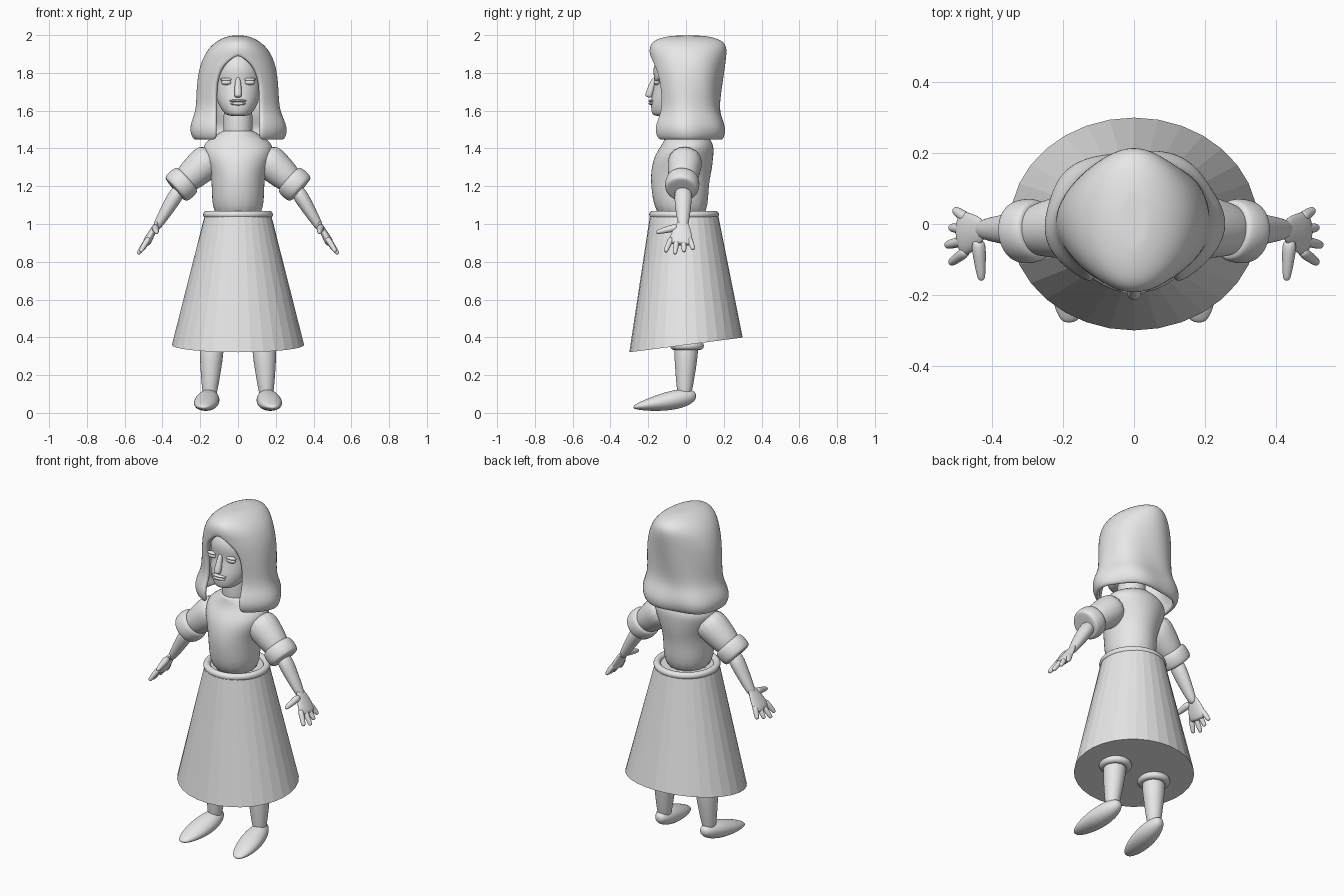
import bpy
import bmesh
from math import sin, cos, pi, asin, sqrt, exp
from mathutils import Vector

cube = bpy.data.objects.get("Cube")
if cube:
    bpy.data.objects.remove(cube, do_unlink=True)

grey = bpy.data.materials.new("plain grey")
grey.use_nodes = True
grey.diffuse_color = (0.8, 0.8, 0.8, 1)
grey.node_tree.nodes["Principled BSDF"].inputs["Base Color"].default_value = grey.diffuse_color

UPWARD = Vector((0, 0, 1))
BACKWARD = Vector((0, 1, 0))


def finish(name, bm, smooth=True, levels=2, thickness=0):
    mesh = bpy.data.meshes.new(name)
    for face in bm.faces:
        face.smooth = smooth
    bm.to_mesh(mesh)
    bm.free()
    mesh.materials.append(grey)
    obj = bpy.data.objects.new(name, mesh)
    bpy.context.collection.objects.link(obj)
    if thickness:
        shell = obj.modifiers.new("thickness", 'SOLIDIFY')
        shell.thickness = thickness
        shell.offset = -1
    if levels:
        rounding = obj.modifiers.new("rounding", 'SUBSURF')
        rounding.levels = rounding.render_levels = levels
    return obj


def bridge(bm, rings, closed=True):
    for low, high in zip(rings, rings[1:]):
        count = len(low)
        for i in range(count if closed else count - 1):
            j = (i + 1) % count
            bm.faces.new((low[i], low[j], high[j], high[i]))


def loft(name, rows, axis, reference=BACKWARD, sides=16, side=1, **style):
    """Skin elliptical rings square to the axis; each row is centre, width, depth."""
    bm = bmesh.new()
    across = reference.cross(axis).normalized()
    along = axis.cross(across).normalized()
    rings = []
    for centre, width, depth in rows:
        ring = []
        for i in range(sides):
            angle = 2 * pi * i / sides
            point = Vector(centre) + across * width * cos(angle) + along * depth * sin(angle)
            point.x *= side
            ring.append(bm.verts.new(point))
        rings.append(ring)
    bridge(bm, rings)
    bm.faces.new(rings[0])
    bm.faces.new(rings[-1])
    bmesh.ops.recalc_face_normals(bm, faces=bm.faces)
    return finish(name, bm, **style)


def stack(name, rows, **style):
    """Upright loft; each row is height, half width, front y, back y."""
    rings = [((0, (front + back) / 2, z), width, (back - front) / 2)
             for z, width, front, back in rows]
    return loft(name, rings, UPWARD, **style)


def limb(name, start, end, start_radius, end_radius, flatten=1, **style):
    """Tapered tube with a rounded far end."""
    start, end = Vector(start), Vector(end)
    rings = []
    for t, rounding in ((0, 1), (0.5, 1), (0.9, 0.9), (1, 0.6)):
        radius = (start_radius + (end_radius - start_radius) * t) * rounding
        rings.append((start.lerp(end, t), radius * flatten, radius))
    return loft(name, rings, end - start, **style)


def ball(name, centre, radii):
    bm = bmesh.new()
    bmesh.ops.create_uvsphere(bm, u_segments=20, v_segments=12, radius=1)
    for v in bm.verts:
        v.co = Vector(centre) + v.co * Vector(radii)
    finish(name, bm, levels=0)


def hoop(name, centre, major, minor):
    bpy.ops.mesh.primitive_torus_add(location=centre, major_segments=40, minor_segments=12,
                                     major_radius=major, minor_radius=minor)
    obj = bpy.context.object
    obj.name = name
    obj.data.materials.append(grey)
    bpy.ops.object.shade_smooth()


# Skirt with flat panels and a hem that rises to the back
skirt = stack("skirt", [(0.36, 0.35, -0.3, 0.3), (1.05, 0.175, -0.19, 0.17)],
              sides=32, smooth=False, levels=0)
for v in skirt.data.vertices:
    if v.co.z < 0.5:
        v.co.z += 0.13 * v.co.y
hoop("belt", (0, -0.01, 1.05), 0.165, 0.02)

# Torso and neck
stack("torso", [(1, 0.14, -0.16, 0.12), (1.2, 0.14, -0.19, 0.12), (1.28, 0.15, -0.19, 0.14),
                (1.37, 0.19, -0.17, 0.15), (1.43, 0.19, -0.12, 0.15),
                (1.48, 0.1, -0.11, 0.1), (1.5, 0.08, -0.1, 0.06)])
limb("neck", (0, -0.02, 1.4), (0, -0.02, 1.7), 0.08, 0.08)

# Head and face
stack("head", [(1.57, 0.05, -0.17, -0.08), (1.59, 0.08, -0.185, 0), (1.64, 0.11, -0.19, 0.05),
               (1.7, 0.125, -0.18, 0.1), (1.76, 0.13, -0.165, 0.1),
               (1.82, 0.13, -0.185, 0.1), (1.92, 0.08, -0.14, 0.1)])
limb("nose", (0, -0.165, 1.78), (0, -0.2, 1.67), 0.012, 0.026, axis_free := 1, sides=12)
ball("upper_lip", (0, -0.18, 1.652), (0.045, 0.018, 0.008))
ball("lower_lip", (0, -0.18, 1.637), (0.04, 0.018, 0.009))

# Long wavy hair, open over the face and flared at the ends
bm = bmesh.new()
rings = []
levels, steps = 18, 36
for k in range(levels + 1):
    t = 0.995 * sin(pi / 2 * k / levels)
    z = 1.44 + 0.56 * t
    flare = 0.04 * exp(-((z - 1.5) / 0.07) ** 2)
    width = 0.22 * sqrt(1 - t ** 5) + flare
    depth = (0.165 + 0.06 * t * t) * sqrt(1 - t ** 20) + flare
    rise = max(0, (z - 1.7) / 0.18)
    opening = asin(0.12 * sqrt(max(0, 1 - rise * rise)) / width)
    ring = []
    for i in range(steps + 1):
        angle = opening + (2 * pi - 2 * opening) * i / steps
        wave = 1 + 0.05 * (1 - t) * sin(5 * angle + 9 * z) * sin(angle / 2) ** 2
        ring.append(bm.verts.new((width * sin(angle) * wave,
                                  0.01 - depth * cos(angle) * wave, z)))
    rings.append(ring)
bridge(bm, rings, closed=False)
bm.faces.new(rings[-1][:-1])
bmesh.ops.remove_doubles(bm, verts=bm.verts, dist=0.0005)
finish("hair", bm, thickness=0.03)

for s, word in ((1, "left_"), (-1, "right_")):
    # Eyes with heavy lids
    ball(word + "eye", (s * 0.062, -0.155, 1.75), (0.028, 0.016, 0.014))
    ball(word + "eyelid", (s * 0.062, -0.155, 1.765), (0.034, 0.016, 0.009))

    # Sleeve and rolled cuff
    shoulder, elbow = Vector((0.12, 0, 1.37)), Vector((0.3, -0.02, 1.21))
    limb(word + "sleeve", shoulder, elbow, 0.1, 0.08, side=s)
    axis = (elbow - shoulder).normalized()
    cuff = []
    for k in range(9):
        angle = pi * k / 8
        radius = 0.065 + 0.028 * sqrt(abs(sin(angle)))
        cuff.append((elbow - axis * 0.045 * cos(angle), radius, radius))
    loft(word + "cuff", cuff, axis, side=s)

    # Forearm, palm, fingers and thumb
    limb(word + "forearm", (0.3, -0.015, 1.2), (0.44, -0.015, 0.97), 0.055, 0.03,
         flatten=0.85, side=s)
    limb(word + "palm", (0.42, -0.015, 1.02), (0.49, -0.03, 0.89), 0.028, 0.08,
         flatten=0.35, side=s)
    for i, finger in enumerate(("index", "middle", "ring", "little")):
        limb(word + finger + "_finger", (0.47, 0.03 * i - 0.075, 0.93),
             (0.53 - 0.012 * abs(i - 1), 0.05 * i - 0.11, 0.84 + 0.012 * abs(i - 1)),
             0.017, 0.014, sides=10, side=s)
    limb(word + "thumb", (0.44, -0.04, 0.985), (0.43, -0.16, 0.955), 0.024, 0.013,
         reference=UPWARD, sides=10, side=s)

    # Leg and trouser hem
    limb(word + "leg", (0.135, 0.005, 0.42), (0.152, -0.01, 0.06), 0.075, 0.04, side=s)
    hoop(word + "hem", (s * 0.137, 0.005, 0.355), 0.068, 0.022)

    # Shoe from heel to turned-out toe
    shoe = []
    for k in range(9):
        t = 0.5 - 0.495 * cos(pi * k / 8)
        swell = sin(pi * t) ** 0.4
        centre = (0.148 + 0.035 * t, 0.055 - 0.335 * t, 0.09 - 0.06 * t)
        shoe.append((centre, 0.068 * swell, (0.07 - 0.04 * t) * swell))
    loft(word + "shoe", shoe, -BACKWARD, reference=UPWARD, side=s)
